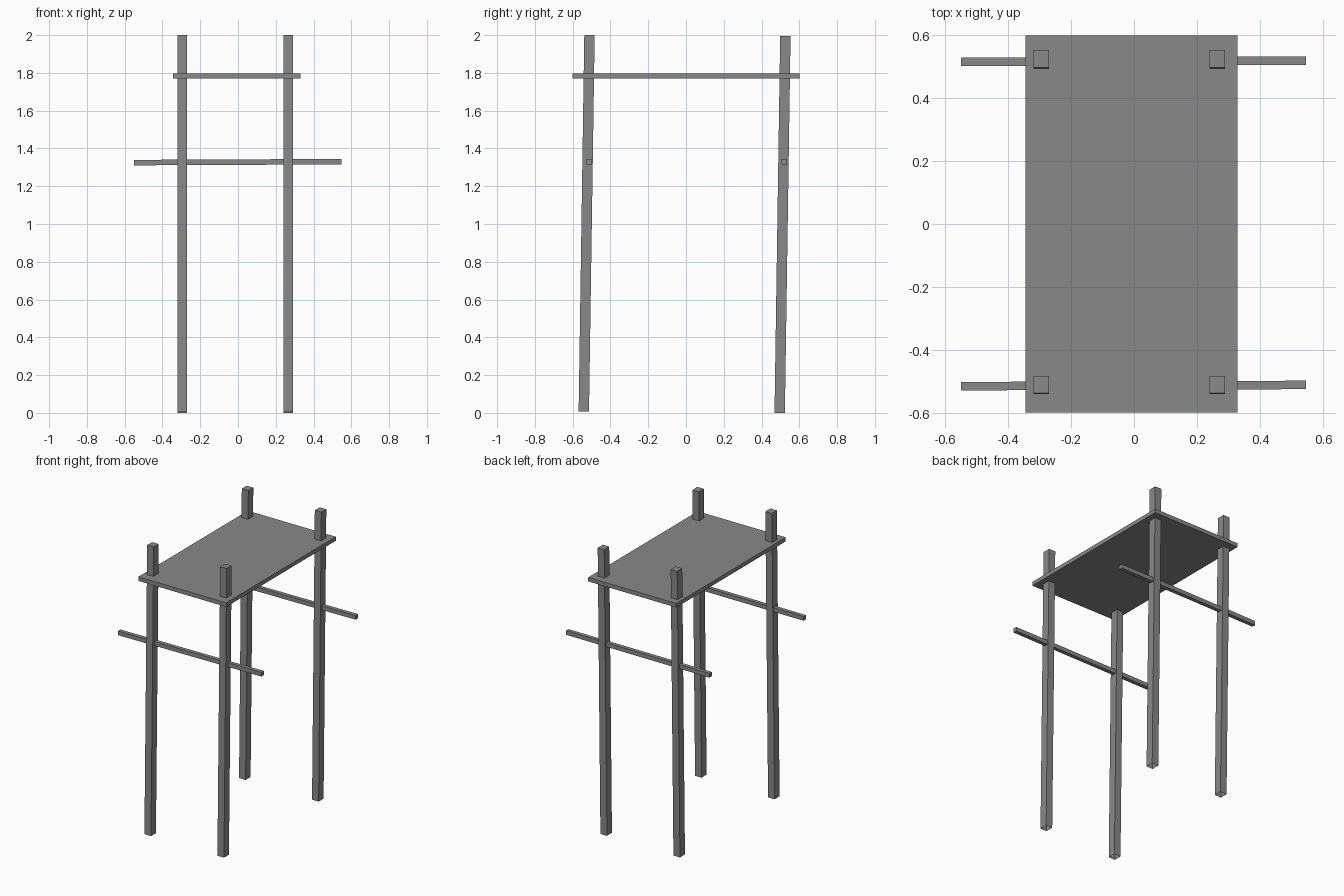
import bpy, bmesh
from mathutils import Vector, Matrix

cube = bpy.data.objects.get("Cube")
if cube:
    bpy.data.objects.remove(cube, do_unlink=True)

grey = bpy.data.materials.new("plain_grey")
grey.use_nodes = True
colour = (0.25, 0.25, 0.25, 1)
grey.diffuse_color = colour
grey.node_tree.nodes["Principled BSDF"].inputs["Base Color"].default_value = colour


def beam(name, start, end, width, depth, open_start=False):
    """Straight square-cut beam running between two points."""
    a, b = Vector(start), Vector(end)
    axis = b - a
    up = Vector((0, 0, 1)) if axis.z > abs(axis.x) else Vector((1, 0, 0))
    turn = up.rotation_difference(axis).to_matrix().to_4x4()
    # Cross-section is width by depth, perpendicular to the long axis
    if up.z:
        size = (width, depth, axis.length)
    else:
        size = (axis.length, width, depth)
    bm = bmesh.new()
    bmesh.ops.create_cube(bm, size=1)
    if open_start:
        low = min(bm.faces, key=lambda f: f.calc_center_median().dot(up))
        bmesh.ops.delete(bm, geom=[low], context='FACES_ONLY')
    bm.transform(Matrix.Translation((a + b) / 2) @ turn @ Matrix.Diagonal((*size, 1)))
    mesh = bpy.data.meshes.new(name)
    bm.to_mesh(mesh)
    bm.free()
    mesh.materials.append(grey)
    obj = bpy.data.objects.new(name, mesh)
    bpy.context.collection.objects.link(obj)
    return obj


# Four slightly leaning posts, hollow at the foot
for side, x in (("right", -0.295), ("left", 0.265)):
    for end, y, foot, top in (("front", -0.541, 0.007, 2.0), ("back", 0.496, 0.0, 1.995)):
        beam(f"{end}_{side}_post", (x, y, foot), (x, y + 0.03, top), 0.05, 0.055, True)

# Flat board pierced by the posts
beam("top_board", (-0.345, 0, 1.783), (0.33, 0, 1.783), 1.2, 0.028)

# Crossbars through each pair of posts
for end, y in (("front", -0.514), ("back", 0.518)):
    beam(f"{end}_crossbar", (-0.55, y - 0.002, 1.325), (0.547, y + 0.002, 1.33), 0.027, 0.029)
